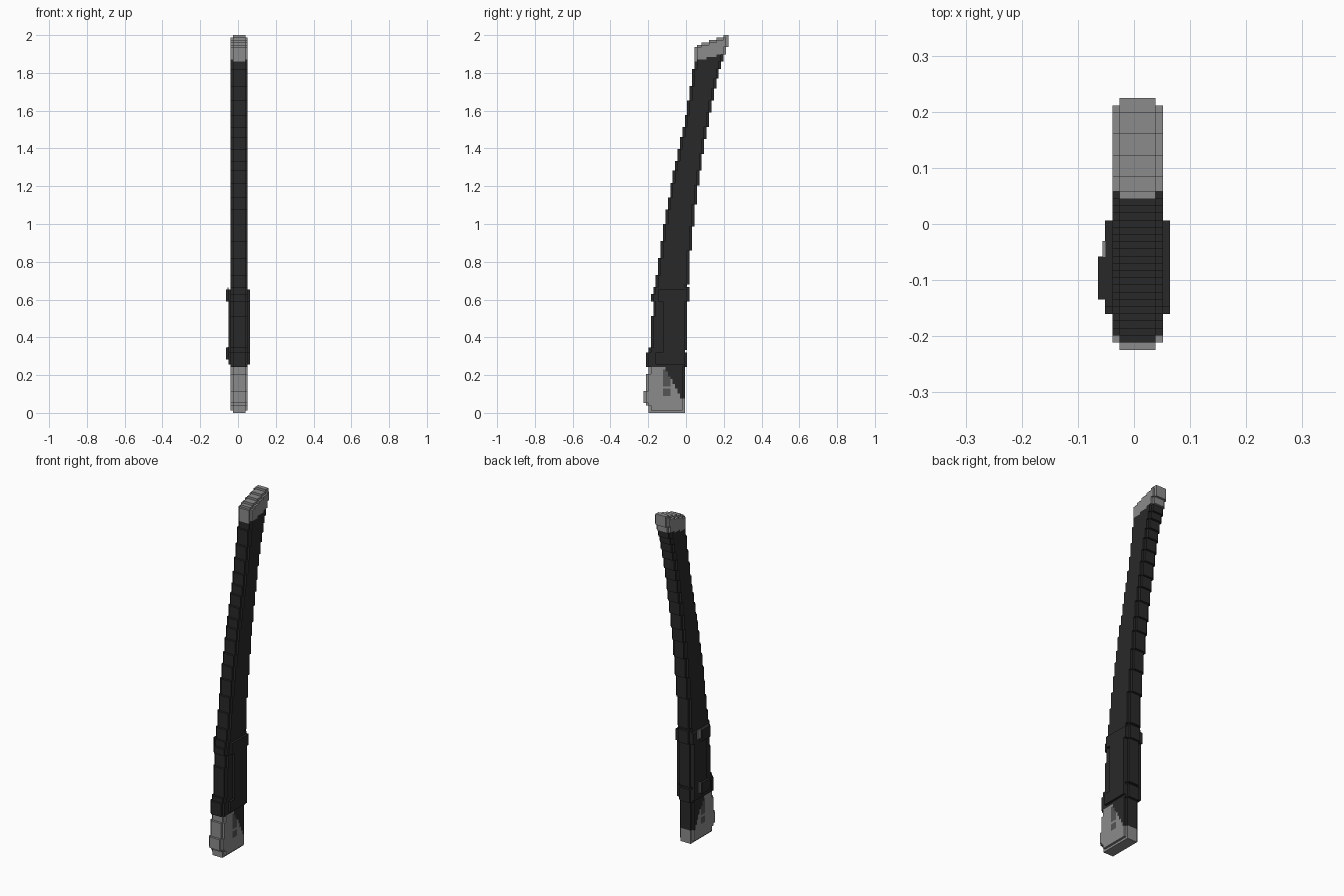
import bpy, bmesh
from mathutils import Vector

if "Cube" in bpy.data.objects:
    bpy.data.objects.remove(bpy.data.objects["Cube"], do_unlink=True)

V = 2 / 156          # size of one block


def material(name, c):
    m = bpy.data.materials.new(name)
    m.use_nodes = True
    m.diffuse_color = (c, c, c, 1)
    m.node_tree.nodes["Principled BSDF"].inputs["Base Color"].default_value = (c, c, c, 1)
    return m


BLACK = material("black lacquer", 0.022)
GREY = material("light grey metal", 0.26)
MID = material("dark grey inlay", 0.09)

# Side outline of the curved sheath: (height, depth)
FRONT = [(0, -.2), (.05, -.206), (.056, -.226), (.115, -.226), (.12, -.212), (.2, -.21),
         (.21, -.2), (.45, -.186), (.67, -.162), (.8, -.145), (1.0, -.115), (1.2, -.08),
         (1.4, -.038), (1.6, .005), (1.87, .046), (1.92, .05), (2, .055)]
BACK = [(0, -.005), (.4, .001), (.67, .012), (.8, .02), (1.0, .04), (1.2, .063),
        (1.4, .095), (1.6, .13), (1.8, .172), (1.9, .208), (1.93, .213), (1.94, .226), (2, .228)]
CAP_TOP = [(.03, 1.92), (.06, 1.95), (.16, 1.98), (.22, 2.002), (.3, 2.002)]


def curve(points, t):
    for (a, p), (b, q) in zip(points, points[1:]):
        if t <= b:
            return p + (q - p) * max(0, t - a) / (b - a)
    return points[-1][1]


def in_core(i, y, z, grow=0):
    """Seven blocks wide, with the outermost columns one block shorter."""
    if abs(i) > 3:
        return False
    trim = (1 if abs(i) == 3 else 0) * V - grow * V
    return curve(FRONT, z) + trim < y < curve(BACK, z) - trim


def block_part(name, inside, z0, z1, mats, rule=None):
    """Fill a block grid wherever inside(i, y, z) holds and skin its outside."""
    cells = {(i, j, k) for k in range(max(0, int(z0 / V) - 1), min(156, int(z1 / V) + 2))
             for j in range(-17, 18) for i in range(-5, 5)
             if z0 < (k + .5) * V < z1 and inside(i, j * V, (k + .5) * V)}
    bm = bmesh.new()
    verts = {}
    for cell in sorted(cells):
        centre = Vector(((cell[0] + .5) * V, cell[1] * V, (cell[2] + .5) * V))
        for axis in range(3):
            for s in (-1, 1):
                near = list(cell)
                near[axis] += s
                if tuple(near) in cells:
                    continue
                u, w = (axis + 1) % 3, (axis + 2) % 3
                ring = []
                for du, dw in ((0, 0), (1, 0), (1, 1), (0, 1))[::s]:
                    p = list(cell)
                    p[axis] += (s + 1) // 2
                    p[u] += du
                    p[w] += dw
                    p = tuple(p)
                    if p not in verts:
                        verts[p] = bm.verts.new((p[0] * V, (p[1] - .5) * V, p[2] * V))
                    ring.append(verts[p])
                face = bm.faces.new(ring)
                if rule:
                    face.material_index = rule(centre.y, centre.z)
    mesh = bpy.data.meshes.new(name)
    bm.to_mesh(mesh)
    bm.free()
    for m in mats:
        mesh.materials.append(m)
    ob = bpy.data.objects.new(name, mesh)
    bpy.context.collection.objects.link(ob)
    return ob


def cap_base(y):
    return 1.865 + (y - .05) * .25


# Curved sheath, split by the bands
block_part("sheath_lower", in_core, .32, .59, [BLACK])
block_part("sheath_upper", lambda i, y, z: in_core(i, y, z) and z < cap_base(y),
           .67, 1.93, [BLACK])

# Raised bands around the sheath
for label, a, b in (("lower", .24, .32), ("upper", .59, .67)):
    block_part(label + "_band", lambda i, y, z: in_core(i, y, z, 1), a, b, [BLACK])

# Slanted metal cap at the top
block_part("top_cap", lambda i, y, z: in_core(i, y, z) and z >= cap_base(y)
           and z < curve(CAP_TOP, y) - (V if abs(i) == 3 else 0), 1.83, 2.01, [GREY])


# Metal foot with a black wedge at the back and dark inlays
def foot_colour(y, z):
    if z > .08 and y > -.03 - (z - .09) * .55:
        return 1
    if .14 < z < .23 and -.122 < y < -.08 or .09 < z < .13 and -.118 < y < -.085:
        return 2
    return 0


def in_foot(i, y, z):
    if z < V:
        return abs(i) < 3 and in_core(i, y, z)
    return in_core(i, y, z) and (z < .08 or y < -.008)


block_part("foot", in_foot, 0, .24, [GREY, BLACK, MID], foot_colour)


# Raised side plates joining the bands, with a wider pad on each band
def side_plate(column):
    def inside(i, y, z):
        if i != column:
            return False
        if z < .32:
            return -.16 < y < -.005
        if z > .59:
            return -.142 < y < .006
        return -.118 < y < -.012
    return inside


for label, column in (("left", 4), ("right", -4)):
    block_part(label + "_side_plate", side_plate(column), .25, .66, [BLACK])

# Knobs and small metal fittings on the right side
for label, a, b in (("lower", .28, .34), ("upper", .59, .65)):
    block_part(label + "_knob", lambda i, y, z: i == -5 and -.135 < y < -.057,
               a, b, [BLACK])
for label, y, z, dy, dz in (("lower", -.05, .32, .014, .06), ("upper", -.045, .635, .03, .055)):
    bpy.ops.mesh.primitive_cube_add(size=1, location=(-4 * V - .002, y, z))
    plate = bpy.context.object
    plate.name = label + "_fitting"
    plate.scale = (.006, dy, dz)
    plate.data.materials.append(GREY)
